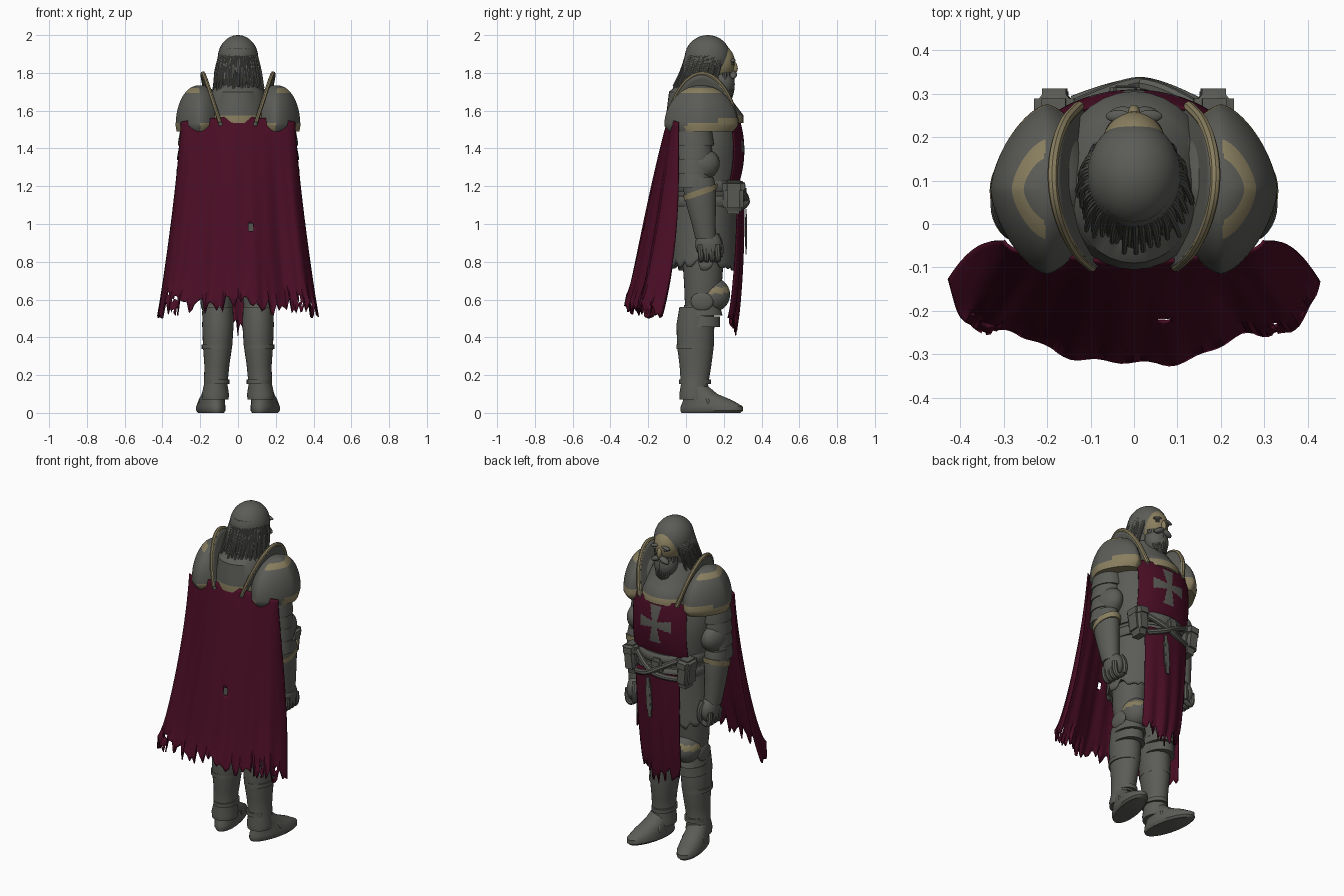
import bpy, bmesh, math, random
from mathutils import Matrix, Vector

random.seed(4)
if "Cube" in bpy.data.objects:
    bpy.data.objects.remove(bpy.data.objects["Cube"])
made = []

def material(name, *rgb):
    m = bpy.data.materials.new(name)
    m.use_nodes = True
    m.diffuse_color = (*rgb, 1)
    m.node_tree.nodes["Principled BSDF"].inputs["Base Color"].default_value = (*rgb, 1)
    return m

steel = material("dark grey", .105, .108, .095)
red = material("wine red", .068, .004, .018)
tan = material("dull tan", .25, .21, .115)

def mix(a, b, t):
    return a + (b - a) * t

def finish(name, bm, mat):
    bmesh.ops.recalc_face_normals(bm, faces=bm.faces)
    mesh = bpy.data.meshes.new(name)
    bm.to_mesh(mesh)
    bm.free()
    ob = bpy.data.objects.new(name, mesh)
    bpy.context.collection.objects.link(ob)
    mesh.materials.append(mat)
    made.append(ob)
    return ob

def paint(ob, mat, rule):
    """Give a second colour to faces whose centre passes the rule."""
    ob.data.materials.append(mat)
    for p in ob.data.polygons:
        p.material_index = int(rule(p.center))

def loft(name, rings, mat, side=1, sides=32, point=1):
    """Skin rings of (x, y, z, radius x, radius y); point above 1 makes them diamond-like."""
    bm = bmesh.new()
    angles = [math.tau * i / sides for i in range(sides)]
    unit = [[math.copysign(abs(v) ** point, v) for v in (math.cos(a), math.sin(a))] for a in angles]
    loops = [[bm.verts.new((x * side + rx * c, y + ry * d, z)) for c, d in unit] for x, y, z, rx, ry in rings]
    for low, high in zip(loops, loops[1:]):
        for i in range(sides):
            bm.faces.new((low[i - 1], low[i], high[i], high[i - 1]))
    bm.faces.new(loops[0])
    bm.faces.new(loops[-1])
    return finish(name, bm, mat)

def ball(name, centre, radii, mat, turn=0, axis="X", block=False):
    bm = bmesh.new()
    if block:
        bmesh.ops.create_cube(bm, size=2)
        bmesh.ops.bevel(bm, geom=bm.edges[:], offset=.4, segments=3, affect="EDGES")
    else:
        bmesh.ops.create_uvsphere(bm, u_segments=32, v_segments=24, radius=1)
    bm.transform(Matrix.Translation(centre) @ Matrix.Rotation(turn, 4, axis) @ Matrix.Diagonal((*radii, 1)))
    return finish(name, bm, mat)

def sheet(name, shape, cols, rows, mat, thick=.008, hole=lambda u, t: False):
    """Grid over u in -1..1 and t in 0..1, thickened."""
    bm = bmesh.new()
    grid = [[bm.verts.new(shape(2 * i / cols - 1, j / rows)) for i in range(cols + 1)] for j in range(rows + 1)]
    for j in range(rows):
        for i in range(cols):
            if not hole(2 * i / cols - 1, j / rows):
                bm.faces.new((grid[j][i], grid[j][i + 1], grid[j + 1][i + 1], grid[j + 1][i]))
    ob = finish(name, bm, mat)
    mod = ob.modifiers.new("thickness", "SOLIDIFY")
    mod.thickness, mod.offset = thick, 0
    return ob

def tubes(name, paths, radius, mat, tip=1):
    curve = bpy.data.curves.new(name, "CURVE")
    curve.dimensions, curve.bevel_depth, curve.bevel_resolution = "3D", radius, 2
    curve.resolution_u, curve.use_fill_caps = 5, True
    for path in paths:
        sp = curve.splines.new("NURBS")
        sp.points.add(len(path) - 1)
        sp.use_endpoint_u, sp.order_u = True, 3
        for k, (pt, co) in enumerate(zip(sp.points, path)):
            pt.co, pt.radius = (*co, 1), mix(1, tip, k / (len(path) - 1))
    curve.materials.append(mat)
    ob = bpy.data.objects.new(name, curve)
    bpy.context.collection.objects.link(ob)
    bpy.ops.object.select_all(action="DESELECT")
    ob.select_set(True)
    bpy.context.view_layer.objects.active = ob
    bpy.ops.object.convert(target="MESH")
    made.append(bpy.context.view_layer.objects.active)

# Body and neck mantle with tan hem
loft("torso", [(0, .09, .95, .19, .15), (0, .1, 1.15, .2, .18), (0, .11, 1.35, .24, .18),
               (0, .1, 1.55, .24, .17), (0, .09, 1.66, .15, .13)], steel)
mantle = loft("neck_mantle", [(0, .1, 1.535, .18, .205), (0, .1, 1.575, .18, .205), (0, .085, 1.62, .16, .185),
                              (0, .06, 1.7, .14, .15), (0, .08, 1.75, .1, .11)], steel)
paint(mantle, tan, lambda c: c.z < 1.575)

# Chest cloth with a flared cross
def chest(u, t):
    x, z = .18 * u, mix(1.2, 1.55, t)
    return x, .1 + .205 * math.sqrt(1 - (x / .27) ** 2) * (1 - 4.5 * (z - 1.39) ** 2), z

def in_cross(c):
    a, b = abs(c.x), abs(c.z - 1.41)
    return (a < .1 and b < .014 + a * .2) or (b < .11 and a < .014 + b * .2)

paint(sheet("chest_cloth", chest, 60, 60, red), steel, in_cross)

# Torn cape, long front cloth and ragged armour skirt
teeth = [random.uniform(0, .1) for _ in range(100)]

def cape(u, t):
    z = mix(1.57 - .03 * abs(u), .53 - .04 * abs(u), t) + teeth[int((u + 1) * 36)] * t ** 8
    rise = (.05 + .2 * math.sin(min(t * 1.5, 1.5))) * (1 - .25 * t)
    bow = .17 * (1 - math.cos(math.pi * min(abs(u) / .55, 1))) + .66 * abs(u) ** 5
    fold = t * (.009 * math.sin(u * 13 + 2 * t) + .005 * math.sin(u * 31))
    return (.3 + .125 * t ** 1.3) * math.sin(u * 1.35) / .976, -.088 - .235 * t ** .9 + rise * bow + fold, z

sheet("cape", cape, 72, 50, red, hole=lambda u, t: (t > .88 and .6 < abs(u) < .85 and random.random() < .12)
      or (.52 < t < .57 and .1 < u < .14))

def front_cloth(u, t):
    z = mix(1.12, .4 + .06 * abs(u), t) + teeth[int((u + 1) * 18) + 7] * t ** 8
    return mix(.15, .13, t) * u, mix(.306, .262, t * t) - .035 * u * u + .008 * math.sin(u * 10) * t, z

def skirt(u, t):
    a = math.pi * u - math.pi / 2
    z = mix(1.13, .75 + teeth[int((u + 1) * 24) + 30] * .7, t)
    return mix(.2, .235, t) * math.cos(a), .095 + mix(.17, .173, t) * math.sin(a), z

sheet("front_cloth", front_cloth, 36, 30, red)
sheet("armour_skirt", skirt, 60, 14, steel, .012)
for k in range(3):
    z, r = 1.08 - .1 * k, .205 + .01 * k
    loft("skirt_lame", [(0, .095, z - .07, r + .012, .172), (0, .095, z, r, .165)], steel)

# Belts, ties, buckle and strap
for z in (1.2, 1.12):
    loft("belt", [(0, .1, z - .028, .213, .198), (0, .1, z - .015, .22, .208),
                  (0, .1, z + .015, .22, .208), (0, .1, z + .028, .213, .198)], steel)
ball("buckle", (-.02, .305, 1.16), (.035, .015, .05), steel, block=True)
ball("hanging_strap", (.03, .318, .96), (.018, .006, .12), steel, .06, "Y", True)
tubes("belt_ties", [[(-.14, .27, 1.21), (-.03, .32, 1.15), (.05, .325, 1.1), (.14, .28, 1.08)],
                    [(.14, .27, 1.2), (.05, .325, 1.14), (-.05, .315, 1.1), (-.14, .28, 1.1)]], .016, steel)

for s in (1, -1):
    # Pouch, shoulder dome with ridge stripe and front rim
    ball("pouch", (s * .18, .25, 1.14), (.04, .055, .085), steel, s * .1, "Y", True)
    ball("pouch_flap", (s * .182, .252, 1.2), (.046, .06, .03), steel, s * .1, "Y", True)
    steps = [1.5 * i / 24 for i in range(25)]
    dome = loft("shoulder_plate", [(.2, .08, 1.49, .125, .17)] + [
        (.2, .08, 1.52 + .215 * math.sin(k), .13 * math.cos(k) ** .9, .195 * math.cos(k)) for k in steps],
        steel, s, 64, 1.3)
    paint(dome, tan, lambda c: (c.z < 1.535 and (c.y > 0 or abs(c.x) < .2)) or (c.z < 1.56 and c.y > .17)
          or (1.695 < c.z < 1.718 and abs(c.x) > .205))

    # Upright neck guard with tan edge
    def guard(u, t):
        h = max(0, 1 - u * u) ** .7 * t + .08 * t
        return s * (.105 + .075 * h + .015 * u), .085 + .185 * u, 1.56 - .04 * u * u + .22 * h

    sheet("neck_guard", guard, 24, 8, steel, .02)
    tubes("neck_guard_edge", [[guard(1 - i / 8, 1) for i in range(17)]], .013, tan, .8)

    # Overlapping upper arm plates and elbow
    for k in range(4):
        x, z, r = .232 + .008 * k, 1.51 - .075 * k, .08 - .004 * k
        loft("arm_plate", [(x, .045, z - .095, r + .006, r + .022), (x, .045, z - .08, r + .006, r + .022),
                           (x, .045, z, r - .008, r + .01)], steel, s)
    ball("elbow_plate", (s * .25, .075, 1.31), (.068, .105, .085), steel, .3)

    # Forearm guard, slanted tan band, fist
    loft("forearm", [(.255, .105, .92, .047, .055), (.26, .095, .99, .052, .062), (.262, .08, 1.1, .06, .078),
                     (.262, .07, 1.2, .066, .088), (.262, .065, 1.25, .06, .08)], steel, s)
    band = loft("forearm_band", [(.262, .078, 1.15, .067, .087), (.262, .076, 1.182, .07, .091)], tan, s)
    for v in band.data.vertices:
        v.co.z += (v.co.y - .07) * .35
    ball("fist", (s * .25, .12, .89), (.048, .07, .08), steel, .2)
    tubes("fingers", [[(s * .278, .075 + .03 * k, .89), (s * .284, .08 + .03 * k, .83), (s * .255, .08 + .03 * k, .8),
                       (s * .225, .08 + .03 * k, .83)] for k in range(4)], .017, steel, .8)
    tubes("thumb", [[(s * .23, .16, .94), (s * .215, .195, .89), (s * .225, .18, .83)]], .018, steel, .8)

    # Thigh, knee with tan stripe, and shin
    loft("thigh", [(.105, .08, .56, .075, .085), (.108, .09, .68, .09, .1), (.11, .09, .9, .09, .115)], steel, s)
    knee = ball("knee_plate", (s * .112, .145, .625), (.078, .088, .09), steel, -.2)
    paint(knee, tan, lambda c: .645 < c.z + .2 * abs(c.x - s * .112) < .677 and c.y > .1)
    ball("knee_side_wing", (s * .182, .085, .59), (.016, .06, .05), steel)
    for k in range(2):
        z = .57 - .06 * k
        loft("knee_lame", [(.108, .085, z - .055, .084, .108 - .012 * k), (.11, .085, z, .076, .095)], steel, s)
    loft("shin_guard", [(.12, .045, .07, .07, .078), (.12, .045, .1, .072, .08), (.118, .045, .15, .062, .072),
                        (.112, .05, .25, .066, .084), (.108, .05, .36, .078, .098),
                        (.106, .05, .47, .083, .1), (.106, .055, .56, .08, .09)], steel, s)
    for z, r in ((.165, .064), (.35, .078)):
        loft("shin_strap", [(.112, .048, z + d, r + .002, r + .02) for d in (-.012, .012)], steel, s)

    # Armoured shoe, toes turned outwards
    shoe = [loft("shoe", [(.12, .135, 0, .06, .16), (.12, .14, .012, .07, .17), (.12, .14, .035, .07, .168),
                          (.12, .12, .065, .065, .135), (.12, .08, .1, .06, .09), (.12, .05, .14, .056, .07)],
                 steel, s)]
    for k in range(4):
        r = .055 - .008 * k
        shoe.append(ball("shoe_lame", (s * .12, .135 + .035 * k, r + .004), (.07 - .006 * k, .02, r), steel, .4))
    pivot = Matrix.Translation((s * .115, .03, 0))
    for ob in shoe:
        ob.data.transform(pivot @ Matrix.Rotation(-s * .22, 4, "Z") @ pivot.inverted())

    # Brow, eye and moustache
    ball("eyebrow", (s * .036, .248, 1.866), (.03, .014, .009), steel, s * .25, "Y")
    ball("eye", (s * .034, .245, 1.848), (.014, .01, .007), steel)
    ball("moustache", (s * .025, .25, 1.79), (.036, .02, .016), steel, s * .45, "Y")

# Head, nose and beard
ball("face", (0, .165, 1.855), (.078, .094, .1), tan)
ball("nose", (0, .255, 1.832), (.014, .018, .032), tan, .25)
ball("beard", (0, .195, 1.75), (.07, .062, .08), steel, .15)
tubes("beard_locks", [[(.014 * k, .235 - .002 * k * k, 1.8), (.014 * k, .26 - .003 * k * k, 1.73),
                       (.008 * k, .235, 1.66 + .004 * abs(k))] for k in range(-4, 5)], .014, steel, .5)

# Hair cap and hanging locks
ball("hair_cap", (0, .115, 1.88), (.107, .122, .12), steel, .1)
loft("hair_mass", [(0, .05, 1.7, .115, .085), (0, .075, 1.78, .115, .095), (0, .1, 1.88, .107, .105)], steel)
locks = []
for i in range(70):
    a = math.pi * mix(-1.22, .22, i / 69)
    c, d, wide = math.cos(a), math.sin(a), random.uniform(.108, .128)
    locks.append([(.085 * c, .115 + .1 * d, 1.93), (.106 * c, .11 + .115 * d, 1.86), (wide * c, .09 + wide * d, 1.78),
                  (wide * c * random.uniform(.95, 1.12), .06 + wide * d, random.uniform(1.66, 1.73))])
tubes("hair_locks", locks, .011, steel, .5)

# Smooth shading with sharp edges kept
for ob in made:
    ob.select_set(True)
bpy.ops.object.shade_smooth_by_angle(angle=math.radians(40))
